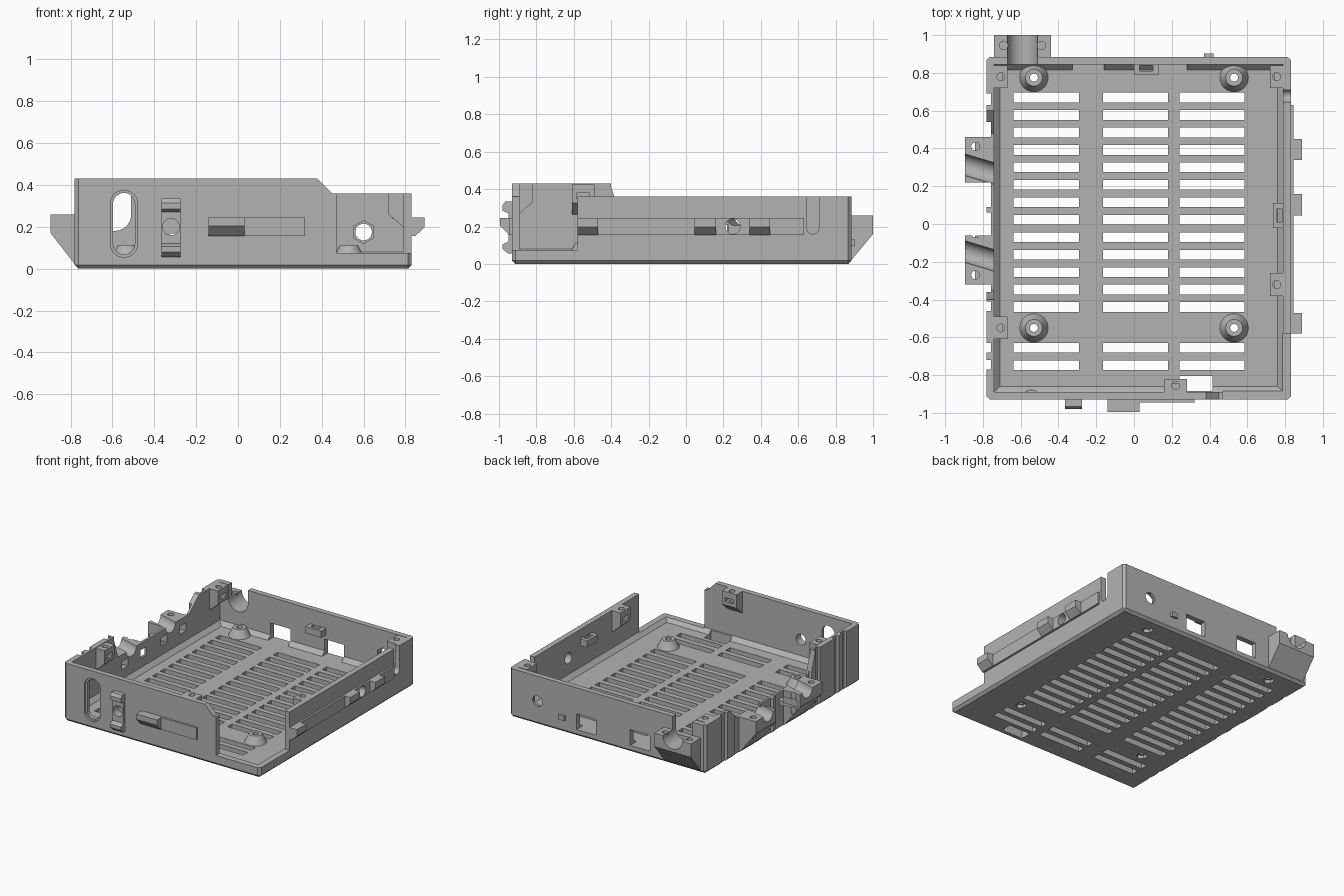
import bpy, bmesh, math
from mathutils import Matrix, Vector

if "Cube" in bpy.data.objects:
    bpy.data.objects.remove(bpy.data.objects["Cube"])

grey = bpy.data.materials.new("plain_grey")
grey.use_nodes = True
COLOUR = (0.45, 0.45, 0.45, 1)
grey.diffuse_color = COLOUR
grey.node_tree.nodes["Principled BSDF"].inputs["Base Color"].default_value = COLOUR


def finish(name, bm):
    bmesh.ops.recalc_face_normals(bm, faces=bm.faces)
    mesh = bpy.data.meshes.new(name)
    bm.to_mesh(mesh)
    bm.free()
    mesh.materials.append(grey)
    ob = bpy.data.objects.new(name, mesh)
    bpy.context.collection.objects.link(ob)
    return ob


def boxes(name, bounds):
    bm = bmesh.new()
    for x0, x1, y0, y1, z0, z1 in bounds:
        mat = Matrix.Translation(((x0 + x1) / 2, (y0 + y1) / 2, (z0 + z1) / 2))
        bmesh.ops.create_cube(bm, size=1, matrix=mat @ Matrix.Diagonal((x1 - x0, y1 - y0, z1 - z0, 1)))
    return finish(name, bm)


def prism(name, profile, axis, spans):
    """Extrude a (y,z) profile along x, or an (x,z) profile along y."""
    bm = bmesh.new()
    for a, b in spans:
        rings = [[bm.verts.new((t, u, v) if axis == "x" else (u, t, v)) for u, v in profile] for t in (a, b)]
        for ring in rings:
            bm.faces.new(ring)
        n = len(profile)
        for i in range(n):
            j = (i + 1) % n
            bm.faces.new((rings[0][i], rings[0][j], rings[1][j], rings[1][i]))
    return finish(name, bm)


def rods(name, ends, r, r2=None, n=24):
    """Cylinders or cones between pairs of points."""
    bm = bmesh.new()
    for a, b in ends:
        a, b = Vector(a), Vector(b)
        mat = Matrix.Translation((a + b) / 2) @ (b - a).to_track_quat("Z", "Y").to_matrix().to_4x4()
        bmesh.ops.create_cone(bm, cap_ends=True, segments=n, radius1=r, radius2=r if r2 is None else r2,
                              depth=(b - a).length, matrix=mat)
    return finish(name, bm)


def cut(cutter, *targets):
    for ob in targets:
        mod = ob.modifiers.new("cut", "BOOLEAN")
        mod.operation, mod.solver, mod.object = "DIFFERENCE", "EXACT", cutter
        bpy.context.view_layer.objects.active = ob
        bpy.ops.object.modifier_apply(modifier=mod.name)
    bpy.data.objects.remove(cutter)


def stadium(x, z0, z1, r, n=12):
    top = [(x + r * math.cos(math.pi * i / n), z1 + r * math.sin(math.pi * i / n)) for i in range(n + 1)]
    return top + [(2 * x - u, z0 + z1 - v) for u, v in top]


# Tray block with chamfered lower and vertical edges
tray = boxes("tray", [(-0.78, 0.83, -0.93, 0.885, 0, 0.43)])
bm = bmesh.new()
bm.from_mesh(tray.data)
edges = [e for e in bm.edges if min(v.co.z for v in e.verts) < 0.1]
bmesh.ops.bevel(bm, geom=edges, offset=0.018, segments=1, affect="EDGES")
bm.to_mesh(tray.data)
bm.free()

# Hollow with a sloped foot along the walls
bm = bmesh.new()
rings = []
for inset, z in ((0.03, 0.05), (0, 0.08), (0, 0.6)):
    x0, x1, y0, y1 = -0.74 + inset, 0.79 - inset, -0.89 + inset, 0.845 - inset
    rings.append([bm.verts.new((x, y, z)) for x, y in ((x0, y0), (x1, y0), (x1, y1), (x0, y1))])
bm.faces.new(rings[0])
bm.faces.new(rings[-1])
for lo, hi in zip(rings, rings[1:]):
    for i in range(4):
        j = (i + 1) % 4
        bm.faces.new((lo[i], lo[j], hi[j], hi[i]))
cut(finish("hollow", bm), tray)

# Wall heights: stepped side wall, low back and side, open front corner
cut(boxes("rim", [(-0.73, 1, -0.7, 1, 0.36, 0.6)]), tray)
cut(prism("side_step", [(-0.4, 0.6), (-0.4, 0.41), (-0.35, 0.26), (0.48, 0.26), (0.6, 0.36), (1, 0.36), (1, 0.6)],
          "x", [(-1, -0.72)]), tray)
cut(prism("corner_opening", [(0.38, 0.6), (0.38, 0.43), (0.45, 0.36), (0.47, 0.36), (0.47, 0.075), (1, 0.075), (1, 0.6)],
          "y", [(-1.1, -0.58)]), tray)

# Vertical grooves outside the stepped wall
grooves = [(0.63, 0.69), (0.46, 0.54), (0.09, 0.22), (-0.06, 0.06), (-0.36, -0.32),
           (-0.46, -0.41), (-0.68, -0.63), (-0.77, -0.72)]
cut(boxes("grooves", [(-1, -0.757, a, b, -0.1, 0.6) for a, b in grooves]), tray)

# Floor vents and floor opening
rows = [0.67 - 0.0925 * i for i in range(13)] + [-0.655, -0.748]
cut(boxes("vents", [(x, x + 0.345, y - 0.026, y + 0.026, -0.1, 0.2)
                    for x in (-0.637, -0.164, 0.24) for y in rows]), tray)
cut(boxes("floor_opening", [(0.24, 0.415, -0.885, -0.805, -0.1, 0.2)]), tray)

# Cable tabs and cable gland with sloped undersides
tabs = prism("cable_tabs", [(-0.75, 0.26), (-0.895, 0.26), (-0.895, 0.17), (-0.775, 0.015), (-0.75, 0.015)],
             "y", [(0.22, 0.46), (-0.32, -0.06)])
gland = prism("cable_gland", [(0.86, 0.26), (1, 0.26), (1, 0.16), (0.88, 0.015), (0.86, 0.015)],
              "x", [(-0.74, -0.44)])
cut(rods("tab_channels", [((-1, y + 0.035, 0.26), (-0.6, y - 0.085, 0.26)) for y in (0.31, -0.15)], 0.055), tabs, tray)
cut(rods("gland_channel", [((-0.59, 0.8, 0.26), (-0.59, 1.1, 0.26))], 0.08), gland, tray)
cut(boxes("gland_gap", [(-0.67, -0.51, 0.8, 1.1, 0.26, 0.6)]), tray)
screw_y = (0.41, 0.19, -0.05, -0.27)
cut(rods("tab_holes", [((-0.84, y, 0.1), (-0.84, y, 0.4)) for y in screw_y], 0.022), tabs)
cut(boxes("tab_nut_slots", [(-0.87, -0.7, y - 0.035, y + 0.035, 0.15, 0.21) for y in screw_y]), tabs, tray)
cut(rods("gland_holes", [((x, 0.945, 0.12), (x, 0.945, 0.4)) for x in (-0.69, -0.49)], 0.022), gland)

# Outer rails with wedge catches, and the upright clip
side_rail = boxes("side_rail", [(0.82, 0.845, -0.58, 0.63, 0.155, 0.245)])
prism("side_catches", [(0.82, 0.155), (0.846, 0.155), (0.89, 0.197), (0.89, 0.245), (0.82, 0.245)],
      "y", [(-0.58, -0.47), (0.045, 0.16), (0.34, 0.45)])
boxes("front_rail", [(-0.14, 0.32, -0.945, -0.92, 0.155, 0.245)])
prism("front_catch", [(-0.92, 0.155), (-0.946, 0.155), (-0.995, 0.205), (-0.995, 0.245), (-0.92, 0.245)],
      "x", [(-0.14, 0.03)])
clip = prism("front_clip", [(-0.92, 0.335), (-0.965, 0.335), (-0.98, 0.315), (-0.98, 0.285), (-0.95, 0.27),
                            (-0.95, 0.12), (-0.98, 0.105), (-0.98, 0.08), (-0.95, 0.055), (-0.92, 0.055)],
             "x", [(-0.365, -0.275)])

# Holes in the walls
cut(rods("side_hole", [((0.7, 0.25, 0.2), (1, 0.25, 0.2))], 0.04), tray, side_rail)
cut(rods("clip_hole", [((-0.32, -1.1, 0.2), (-0.32, -0.8, 0.2))], 0.04), tray, clip)
cut(prism("long_slot", stadium(-0.545, 0.12, 0.31, 0.052), "y", [(-1.1, -0.8)]), tray)
cut(prism("long_slot_recess", stadium(-0.545, 0.12, 0.31, 0.065), "y", [(-1.1, -0.915)]), tray)
cut(prism("side_slot", [(y + 0.678, z) for y, z in stadium(0, 0.192, 0.6, 0.032)], "x", [(0.7, 1)]), tray)
cut(rods("back_hole", [((0.6, 0.8, 0.175), (0.6, 1, 0.175))], 0.04), tray)
cut(rods("back_hex", [((0.6, 0.8, 0.175), (0.6, 0.867, 0.175))], 0.055, n=6), tray)
cut(boxes("back_windows", [(-0.325, -0.16, 0.8, 1, 0.05, 0.167), (0.12, 0.28, 0.8, 1, 0.05, 0.167)]), tray)
hook = boxes("back_hook", [(0.37, 0.42, 0.87, 0.903, 0.095, 0.13)])

# Cone standoffs with screw holes through the floor
posts = [(x, y) for x in (-0.53, 0.53) for y in (0.775, -0.55)]
standoffs = rods("standoffs", [((x, y, 0.045), (x, y, 0.11)) for x, y in posts], 0.078, 0.045)
cut(rods("post_holes", [((x, y, -0.1), (x, y, 0.3)) for x, y in posts], 0.021), standoffs, tray)
cut(rods("post_nuts", [((x, y, -0.1), (x, y, 0.025)) for x, y in posts], 0.038, n=6), tray)


# Screw bosses: sloped underside, screw hole, nut slot
def boss(name, x, y, z, angle):
    ob = prism(name, [(-0.01, 0), (0.07, 0), (0.07, -0.1), (-0.01, -0.17)], "y", [(-0.06, 0.06)])
    cut(rods("screw", [((0.035, 0, -0.12), (0.035, 0, 0.1))], 0.021), ob)
    cut(boxes("nut_slot", [(0.0, 0.1, -0.035, 0.035, -0.075, -0.045)]), ob)
    ob.data.transform(Matrix.Translation((x, y, z)) @ Matrix.Rotation(angle, 4, "Z"))


boss("boss_front", 0.22, -0.89, 0.43, math.pi / 2)
boss("boss_right_front", -0.74, -0.55, 0.425, 0)
boss("boss_right_back", -0.74, 0.78, 0.36, 0)
boss("boss_left_front", 0.79, -0.32, 0.36, math.pi)
boss("boss_left_back", 0.79, 0.78, 0.36, math.pi)

# Tie loops inside the back and side walls
loops = boxes("tie_loops", [(0, 0.13, 0.79, 0.85, 0.2, 0.25), (0.735, 0.8, -0.02, 0.11, 0.24, 0.29)])
cut(boxes("loop_gaps", [(0.03, 0.1, 0.81, 0.84, 0.1, 0.4), (0.755, 0.785, 0.01, 0.08, 0.1, 0.4)]), loops)

# Smooth only the rounded surfaces
bpy.ops.object.select_all(action="DESELECT")
for ob in (tray, tabs, gland, standoffs, clip, side_rail):
    ob.select_set(True)
    bpy.context.view_layer.objects.active = ob
bpy.ops.object.shade_smooth_by_angle(angle=math.radians(30))
